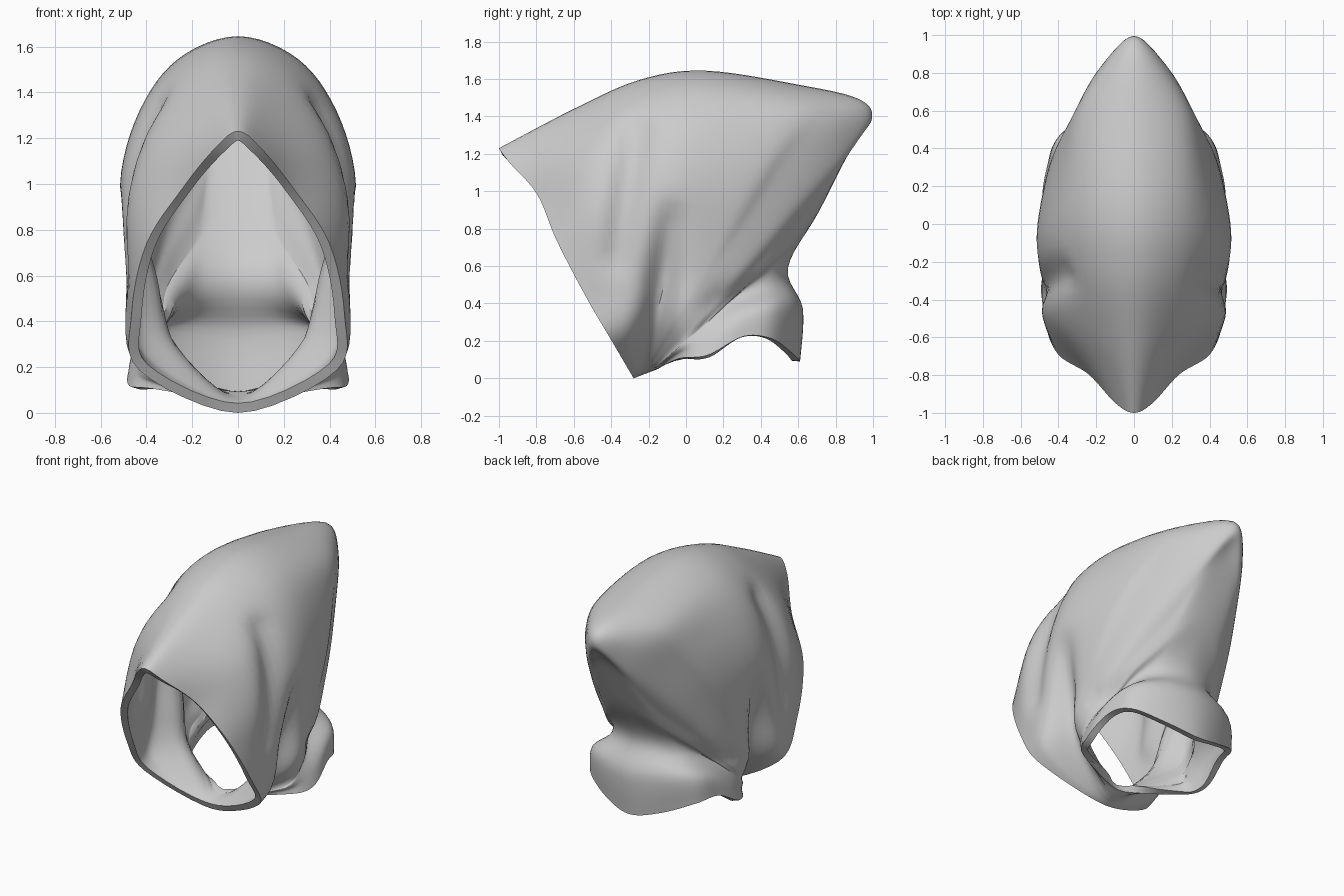
import bpy, bmesh, math
from mathutils import Vector

if "Cube" in bpy.data.objects:
    bpy.data.objects.remove(bpy.data.objects["Cube"])

# Centre-line silhouette (y, z), from the brow over the peak and down to the nape hem
CREST = [(-1, 1.24), (-.6, 1.45), (-.25, 1.605), (.1, 1.655), (.6, 1.58), (.92, 1.505),
         (.995, 1.4), (.89, 1.25), (.71, .9), (.545, .6), (.625, .38), (.61, .1)]
# Behind the peak the sides fan out more evenly than the centre line
SIDE_CREST = {5: (.75, 1.47), 6: (.88, 1.27), 7: (.84, 1.08), 8: (.71, .86)}
CHIN_FRONT, CHIN_BACK = Vector((0, -.28, .01)), Vector((0, -.15, .06))

# How far down from crest to chin each control point sits, and its half width per ring
DOWN = [.06, .2, .4, .65, .85]
WIDTHS = [(.10, .24, .40, .465, .43), (.18, .38, .49, .49, .44), (.23, .41, .50, .49, .43),
          (.26, .43, .515, .48, .42), (.26, .38, .46, .47, .42), (.21, .33, .41, .46, .41),
          (.14, .26, .36, .44, .40), (.13, .21, .33, .43, .39), (.13, .23, .34, .42, .38),
          (.17, .28, .37, .43, .37), (.22, .38, .44, .46, .37), (.21, .40, .46, .48, .38)]
HEM_LIFT = [.05, .13, .15, .06, .05]
BROW_SETBACK = [.01, .06, .02, 0, 0]

# Soft creases: side-view line start, end (y, z), depth at each end, spread
CREASES = [((-.27, 1.33), (-.38, .65), .12, .08, .08),
           ((-.08, .85), (-.19, .08), .08, .36, .08),
           ((.15, .42), (.5, .5), .06, .10, .06)]


def spline(pts, steps, closed=False):
    """Catmull-Rom curve through the points."""
    n, out = len(pts), []
    for i in range(n if closed else n - 1):
        if closed:
            a, b, c, d = (pts[(i + k) % n] for k in (-1, 0, 1, 2))
        else:
            a, b, c, d = (pts[min(max(i + k, 0), n - 1)] for k in (-1, 0, 1, 2))
        for s in range(steps):
            t = s / steps
            out.append(.5 * (2 * b + (c - a) * t + (2 * a - 5 * b + 4 * c - d) * t * t
                             + (3 * b - a - 3 * c + d) * t ** 3))
    return out if closed else out + [pts[-1].copy()]


def crease(p):
    for (y0, z0), (y1, z1), d0, d1, r in CREASES:
        a, b, q = Vector((y0, z0)), Vector((y1, z1)), Vector((p.y, p.z))
        t = min(max((q - a).dot(b - a) / (b - a).length_squared, 0), 1)
        dist = (q - a.lerp(b, t)).length
        p.x *= 1 - (d0 + (d1 - d0) * t) * math.exp(-(dist / r) ** 2)


# Control rings fan around the chin from the face opening to the neck opening
rings = []
for i, crest in enumerate(CREST):
    top = Vector((0, *crest))
    side_top = Vector((0, *SIDE_CREST.get(i, crest)))
    chin = CHIN_FRONT.lerp(CHIN_BACK, i / (len(CREST) - 1))
    lift = max(0, (i - 8) / 3)
    side = []
    for k, t in enumerate(DOWN):
        start = top.lerp(side_top, .5 if k == 0 else 1)
        setback = BROW_SETBACK[k] if i == 0 else 0
        side.append(start.lerp(chin, t) + Vector((WIDTHS[i][k], setback, HEM_LIFT[k] * lift)))
    other = [Vector((-p.x, p.y, p.z)) for p in reversed(side)]
    rings.append(spline([top] + side + [chin] + other, 6, closed=True))

# Smooth the rings lengthways and press in the creases
columns = [spline(list(col), 6) for col in zip(*rings)]
bm = bmesh.new()
grid = []
for col in columns:
    for p in col:
        crease(p)
    grid.append([bm.verts.new(p) for p in col])
n = len(grid)
for i in range(n):
    for j in range(len(grid[0]) - 1):
        k = (i + 1) % n
        bm.faces.new((grid[i][j], grid[k][j], grid[k][j + 1], grid[i][j + 1]))
bm.normal_update()
crown = max(bm.faces, key=lambda f: f.calc_center_median().z)
if crown.normal.z < 0:
    bmesh.ops.reverse_faces(bm, faces=bm.faces[:])
low = min(v.co.z for v in bm.verts)
for v in bm.verts:
    v.co.z -= low
mesh = bpy.data.meshes.new("hood")
bm.to_mesh(mesh)
bm.free()

# Cloth hood with a thick flat rim around both openings
hood = bpy.data.objects.new("hood", mesh)
bpy.context.collection.objects.link(hood)
solid = hood.modifiers.new("cloth_thickness", 'SOLIDIFY')
solid.thickness = .045
solid.offset = -1
bpy.context.view_layer.objects.active = hood
hood.select_set(True)
bpy.ops.object.modifier_apply(modifier=solid.name)
bpy.ops.object.shade_smooth_by_angle(angle=math.radians(35))
